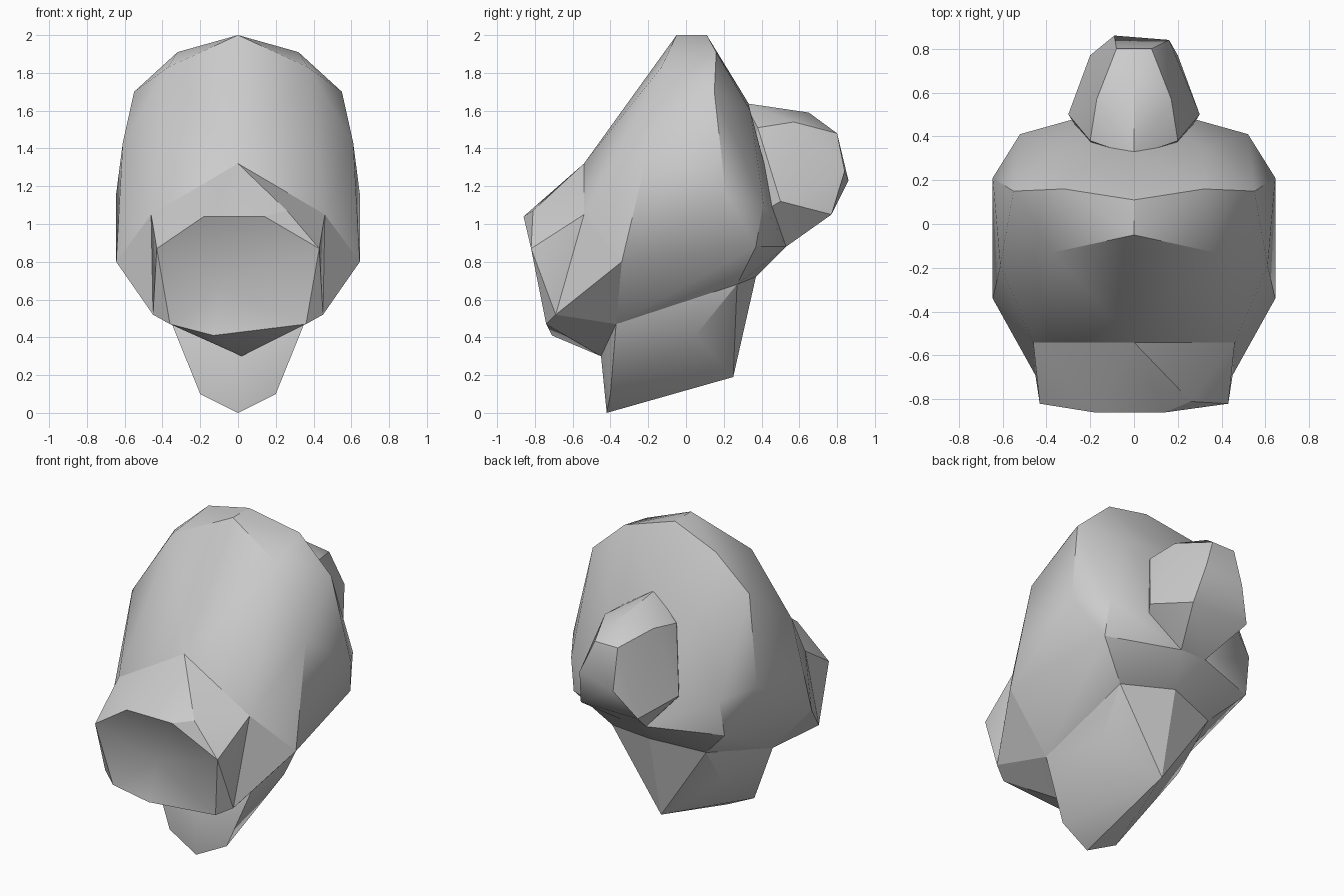
import bpy
import bmesh
from math import radians
from mathutils import Vector

default_cube = bpy.data.objects.get("Cube")
if default_cube:
    bpy.data.objects.remove(default_cube, do_unlink=True)

# One plain clay colour for every part
clay = bpy.data.materials.new("clay_grey")
clay.use_nodes = True
clay.diffuse_color = (0.6, 0.6, 0.6, 1)
clay.node_tree.nodes["Principled BSDF"].inputs["Base Color"].default_value = clay.diffuse_color


def mirrored(points):
    """Return the points together with their copies across the middle plane."""
    return points + [(-x, y, z) for x, y, z in points]


def hull_mesh(points):
    """Wrap a faceted convex shell around the points."""
    bm = bmesh.new()
    for point in points:
        bm.verts.new(point)
    result = bmesh.ops.convex_hull(bm, input=bm.verts[:])
    unused = set(result["geom_interior"]) | set(result["geom_unused"])
    unused = [v for v in unused if isinstance(v, bmesh.types.BMVert) and v.is_valid]
    bmesh.ops.delete(bm, geom=unused, context="VERTS")
    return bm


def hollow_cap(bm, rim_points, depth_point):
    """Replace the cap inside the rim by a fan running to a deep point."""
    rim = [Vector(point) for point in rim_points]
    rim_verts = {v for v in bm.verts if any((v.co - p).length < 0.001 for p in rim)}
    cap = [f for f in bm.faces if rim_verts.issuperset(f.verts)]
    bmesh.ops.delete(bm, geom=cap, context="FACES")
    border = [e for e in bm.edges if len(e.link_faces) == 1]
    deep = bm.verts.new(depth_point)
    for edge in border:
        bm.faces.new((edge.verts[0], edge.verts[1], deep))


def finish(name, bm):
    """Turn the shell into a softly shaded object that keeps hard creases."""
    bmesh.ops.recalc_face_normals(bm, faces=bm.faces[:])
    mesh = bpy.data.meshes.new(name)
    bm.to_mesh(mesh)
    bm.free()
    mesh.materials.append(clay)
    mesh.shade_smooth()
    mesh.set_sharp_from_angle(angle=radians(30))
    bpy.context.collection.objects.link(bpy.data.objects.new(name, mesh))


# Landmarks shared by neighbouring parts
brow_tip = (0, -.54, 1.32)
cheek = (.46, -.54, 1.05)
jaw_side = (.645, -.34, .8)
jaw_base = (.35, -.37, .47)
jaw_corner = (.45, -.69, .52)
nape_side = (.33, .27, .68)
nape = (0, .37, .72)
chin = (.02, -.45, .3)
knot_base = (.09, .53, .88)

# Skull
crown = [(0, -.05, 2), (0, .11, 2), (0, .33, 1.64)]
skull_sides = [
    (.37, -.13, 1.83), (.32, .16, 1.91), (.55, .15, 1.7),
    (.61, -.19, 1.43), (.645, .21, 1.16), (.32, .34, 1.6),
    (.52, .41, 1.11), (.53, .37, .88),
]
skull_sides += [cheek, jaw_side, jaw_base, nape_side, knot_base]
finish("skull", hull_mesh(crown + [brow_tip, nape] + mirrored(skull_sides)))

# Muzzle with an open mouth
lips = [(-.18, -.86, 1.04), (.14, -.86, 1.04), (-.13, -.71, .41)]
lips += mirrored([(.43, -.82, .87), (.36, -.74, .47)])
lip_bump = (.26, -.81, 1.07)
muzzle = hull_mesh(lips + [brow_tip, chin, lip_bump]
                   + mirrored([cheek, jaw_base, jaw_corner]))
hollow_cap(muzzle, lips, (-.1, -.67, .66))
finish("muzzle", muzzle)

# Jowls filling the hollow between muzzle and skull
jowl = [cheek, jaw_side, jaw_base, jaw_corner]
finish("left_jowl", hull_mesh(jowl))
finish("right_jowl", hull_mesh([(-x, y, z) for x, y, z in jowl]))

# Neck, tapering to a slanted foot
neck_foot = [(0, -.42, 0), (0, .25, .19)]
neck_sides = [(.2, -.4, .1), (.29, .05, .41), jaw_base, nape_side]
finish("neck", hull_mesh(neck_foot + [nape, chin] + mirrored(neck_sides)))

# Knot at the back of the head
knot_middle = [(0, .31, 1.64), (0, .65, 1.59), (.16, .84, 1.28), (-.09, .86, 1.23)]
knot_sides = [
    (.2, .38, 1.51), (.17, .57, 1.54), (.3, .5, 1.12),
    (.08, .8, 1.48), (.2, .77, 1.05), (.17, .3, 1), knot_base,
]
finish("back_knot", hull_mesh(knot_middle + mirrored(knot_sides)))
